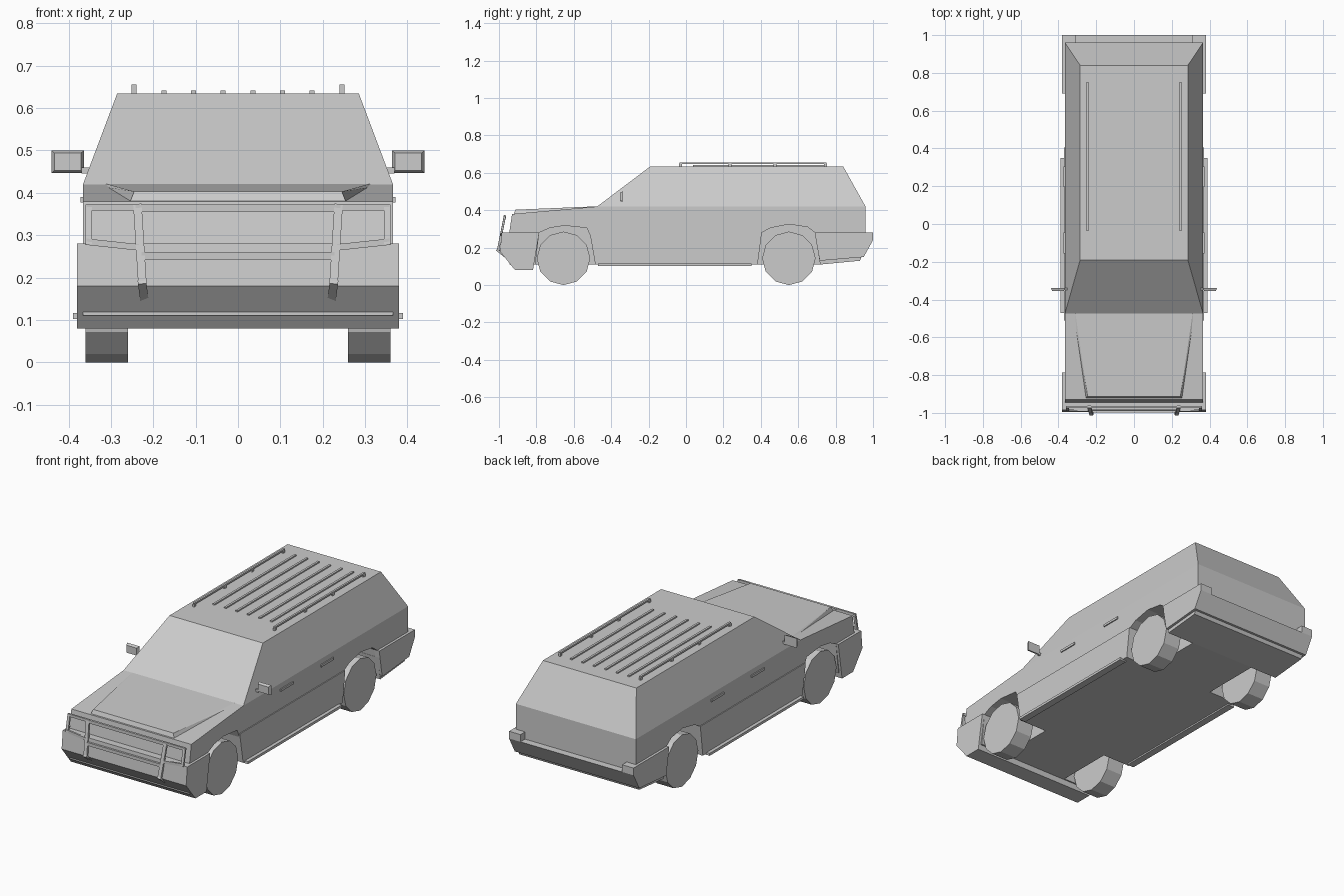
import bpy, bmesh
from math import radians
from mathutils import Vector, Matrix

if "Cube" in bpy.data.objects:
    bpy.data.objects.remove(bpy.data.objects["Cube"])


def finish(name, bm, mirror=False):
    bmesh.ops.recalc_face_normals(bm, faces=bm.faces)
    mesh = bpy.data.meshes.new(name)
    bm.to_mesh(mesh)
    bm.free()
    ob = bpy.data.objects.new(name, mesh)
    bpy.context.collection.objects.link(ob)
    if mirror:
        ob.modifiers.new("Mirror", 'MIRROR').use_mirror_merge = False
    return ob


def prism(name, profile, x0, x1, mirror=False):
    """Extrude a (y, z) side profile from x0 to x1."""
    bm = bmesh.new()
    face = bm.faces.new([bm.verts.new((x0, y, z)) for y, z in profile])
    ext = bmesh.ops.extrude_face_region(bm, geom=[face])
    moved = [g for g in ext["geom"] if isinstance(g, bmesh.types.BMVert)]
    bmesh.ops.translate(bm, verts=moved, vec=(x1 - x0, 0, 0))
    return finish(name, bm, mirror)


def box(name, x, y, z, mirror=False):
    return prism(name, [(y[0], z[0]), (y[1], z[0]), (y[1], z[1]), (y[0], z[1])], x[0], x[1], mirror)


def hull(name, points, mirror=False):
    """Convex solid around a few corner points."""
    bm = bmesh.new()
    verts = [bm.verts.new(p) for p in points]
    bmesh.ops.convex_hull(bm, input=verts)
    bmesh.ops.dissolve_limit(bm, angle_limit=radians(1), verts=bm.verts, edges=bm.edges)
    return finish(name, bm, mirror)


def bars(name, segments, w, d, mirror=False):
    """Square bars following straight segments, width w, depth d along y."""
    bm = bmesh.new()
    for a, b in segments:
        a, b = Vector(a), Vector(b)
        direction = (b - a).normalized()
        side = direction.cross(Vector((0, 1, 0))).normalized()
        front = side.cross(direction)
        rot = Matrix((side, front, direction)).transposed().to_4x4()
        size = Matrix.Diagonal((w, d, (b - a).length + w * 0.8, 1))
        bmesh.ops.create_cube(bm, size=1, matrix=Matrix.Translation((a + b) / 2) @ rot @ size)
    return finish(name, bm, mirror)


# Lower body with wheel arches cut out
body = prism("lower_body", [(-0.945, 0.11), (-0.945, 0.28), (-0.93, 0.38), (-0.475, 0.42),
                            (0.96, 0.42), (0.96, 0.2), (0.93, 0.13), (0.72, 0.11)], -0.366, 0.366)
arches = {
    "front": [(-0.815, 0.03), (-0.785, 0.28), (-0.73, 0.305), (-0.65, 0.318),
              (-0.53, 0.305), (-0.51, 0.26), (-0.47, 0.03)],
    "rear": [(0.37, 0.03), (0.405, 0.28), (0.45, 0.305), (0.55, 0.325),
             (0.65, 0.31), (0.69, 0.28), (0.73, 0.03)],
}
for end, profile in arches.items():
    cutter = prism(end + "_arch_cutter", profile, 0.2, 0.5, True)
    cutter.hide_render = True
    cutter.hide_viewport = True
    mod = body.modifiers.new(end + "_arch", 'BOOLEAN')
    mod.operation, mod.object, mod.solver = 'DIFFERENCE', cutter, 'EXACT'

# Cabin
hull("cabin", [(s * x, y, z) for s in (-1, 1) for x, y, z in
               ((0.366, -0.475, 0.42), (0.366, 0.96, 0.42), (0.285, -0.19, 0.635), (0.285, 0.84, 0.635))])

# Raised hood panel, flush at the windshield
hull("hood_panel", [(s * x, y, z) for s in (-1, 1) for x, y, z in
                    ((0.255, -0.922, 0.378), (0.245, -0.912, 0.403), (0.32, -0.475, 0.415),
                     (0.31, -0.475, 0.421))])

# Bumpers
prism("front_bumper", [(-0.985, 0.28), (-0.995, 0.18), (-0.914, 0.08), (-0.818, 0.08), (-0.785, 0.28)],
      -0.38, 0.38)
prism("rear_bumper", [(0.715, 0.13), (0.95, 0.15), (1.0, 0.24), (0.695, 0.24)], -0.38, 0.38)
box("rear_bumper_corner", (0.31, 0.38), (0.955, 1.0), (0.24, 0.28), True)
prism("rear_bumper_side", [(0.695, 0.24), (0.96, 0.24), (0.96, 0.28), (0.69, 0.28)], 0.35, 0.38, True)

# Side cladding, sills and door handles
prism("side_cladding", [(-0.485, 0.11), (-0.512, 0.265), (-0.51, 0.28), (0.405, 0.28), (0.383, 0.11)],
      0.36, 0.371, True)
box("side_sill", (0.35, 0.39), (-0.47, 0.35), (0.102, 0.116), True)
for label, y in (("front", -0.1), ("rear", 0.25)):
    box(label + "_door_handle", (0.36, 0.372), (y - 0.055, y + 0.055), (0.377, 0.39), True)

# Twelve-sided wheels with a corner at the bottom
for label, y in (("front", -0.655), ("rear", 0.55)):
    bm = bmesh.new()
    place = Matrix.Translation((0.31, y, 0.143)) @ Matrix.Rotation(radians(90), 4, 'Y')
    bmesh.ops.create_cone(bm, cap_ends=True, segments=12, radius1=0.143, radius2=0.143,
                          depth=0.1, matrix=place)
    finish(label + "_wheel", bm, True)

# Side mirrors with tapered housings
hull("mirror_housing", [(x, -0.338, z) for x in (0.364, 0.44) for z in (0.447, 0.5)] +
     [(x, -0.354, z) for x in (0.371, 0.433) for z in (0.453, 0.494)], True)
box("mirror_arm", (0.335, 0.37), (-0.35, -0.34), (0.446, 0.46), True)


# Grille guard, leaning forward towards the bottom
def guard(x, z):
    return (x, -0.967 - 0.2 * (0.375 - z), z)


bars("guard_post", [(guard(0.237, 0.365), guard(0.226, 0.19)),
                    (guard(0.226, 0.185), (0.222, -0.968, 0.155))], 0.02, 0.012, True)
bars("guard_crossbar", [(guard(-0.235, 0.364), guard(0.235, 0.364)),
                        (guard(-0.22, 0.251), guard(0.22, 0.251))], 0.018, 0.012)
loop = [guard(0.245, 0.366), guard(0.352, 0.366), guard(0.352, 0.284), guard(0.24, 0.272)]
bars("headlight_guard", list(zip(loop, loop[1:])), 0.015, 0.01, True)

# Roof rack: two raised rails on feet and six flat slats
box("roof_rail", (0.24, 0.251), (-0.035, 0.752), (0.647, 0.656), True)
for y in (-0.03, 0.235, 0.475, 0.745):
    box("rail_foot", (0.24, 0.251), (y - 0.008, y + 0.008), (0.63, 0.649), True)
for i in range(3):
    x = 0.035 + 0.07 * i
    box("roof_slat", (x - 0.006, x + 0.006), (0.038, 0.753), (0.63, 0.642), True)
